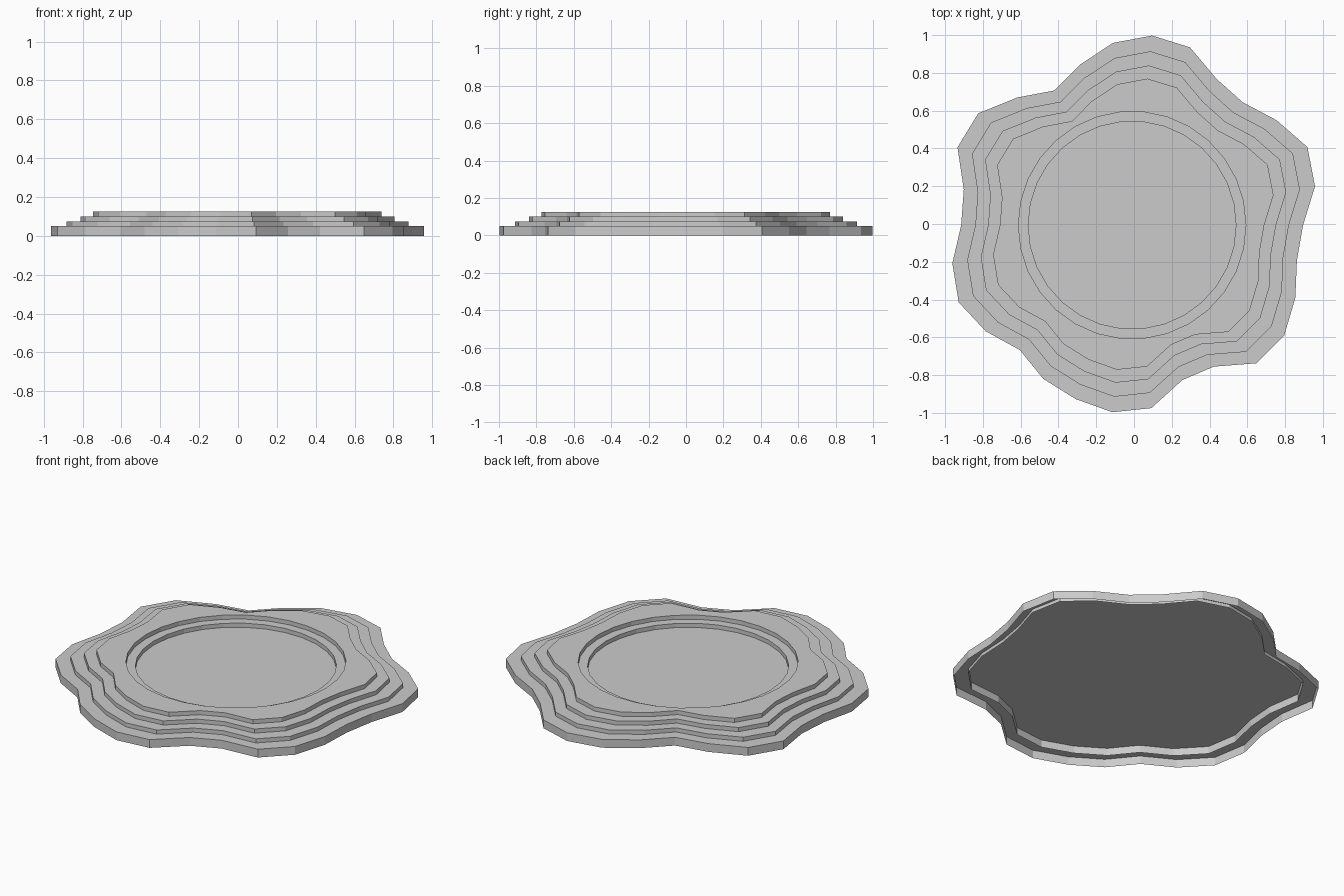
import bpy
import bmesh
from math import sin, cos, radians

cube = bpy.data.objects.get("Cube")
if cube:
    bpy.data.objects.remove(cube, do_unlink=True)

stone = bpy.data.materials.new("grey_stone")
stone.use_nodes = True
GREY = (0.6, 0.6, 0.6, 1.0)
stone.diffuse_color = GREY
stone.node_tree.nodes["Principled BSDF"].inputs["Base Color"].default_value = GREY

# Wavy outline: one radius every 12 degrees, counter-clockwise from +x
RADII = [.905, .99, 1.016, .945, .875, .894, .99, 1.009, .97, .893,
         .823, .909, 1.007, 1.012, .911, .905, .973, 1.005, .957, .889,
         .94, .968, .996, .974, .862, .865, .984, .995, .946, .892]
N = len(RADII)
CX, CY = -0.01, -0.006


def wavy(scale, z):
    return [r * scale for r in RADII], z


def circle(radius, z):
    return [radius] * N, z


def terrace(name, rings, cap=False):
    """Skin successive rings into a shell, optionally closing the last one."""
    bm = bmesh.new()
    loops = []
    for radii, z in rings:
        loops.append([bm.verts.new((CX + r * cos(radians(i * 360 / N)),
                                    CY + r * sin(radians(i * 360 / N)), z))
                      for i, r in enumerate(radii)])
    for low, high in zip(loops, loops[1:]):
        for i in range(N):
            j = (i + 1) % N
            bm.faces.new((low[i], low[j], high[j], high[i]))
    if cap:
        bm.faces.new(loops[-1])
    mesh = bpy.data.meshes.new(name)
    bm.to_mesh(mesh)
    bm.free()
    mesh.materials.append(stone)
    obj = bpy.data.objects.new(name, mesh)
    bpy.context.collection.objects.link(obj)


S2, S3, S4 = 0.917, 0.842, 0.773    # outline scale of each higher terrace
Z1, Z2, Z3, Z4 = 0.05, 0.075, 0.1, 0.125

# Hollow base rim with an open underside
terrace("base_terrace", [wavy(1, 0), wavy(1, Z1), wavy(S2, Z1)])
# Second terrace carries the sunken floor
terrace("floor_terrace", [wavy(S2, 0.03), wavy(S2, Z2)], cap=True)
# Upper terraces are rings around the round basin
terrace("inner_step_terrace", [wavy(S3, Z2), wavy(S3, Z3),
                               circle(0.55, Z3), circle(0.55, Z2)])
terrace("top_terrace", [wavy(S4, Z3), wavy(S4, Z4),
                        circle(0.602, Z4), circle(0.602, Z3)])
